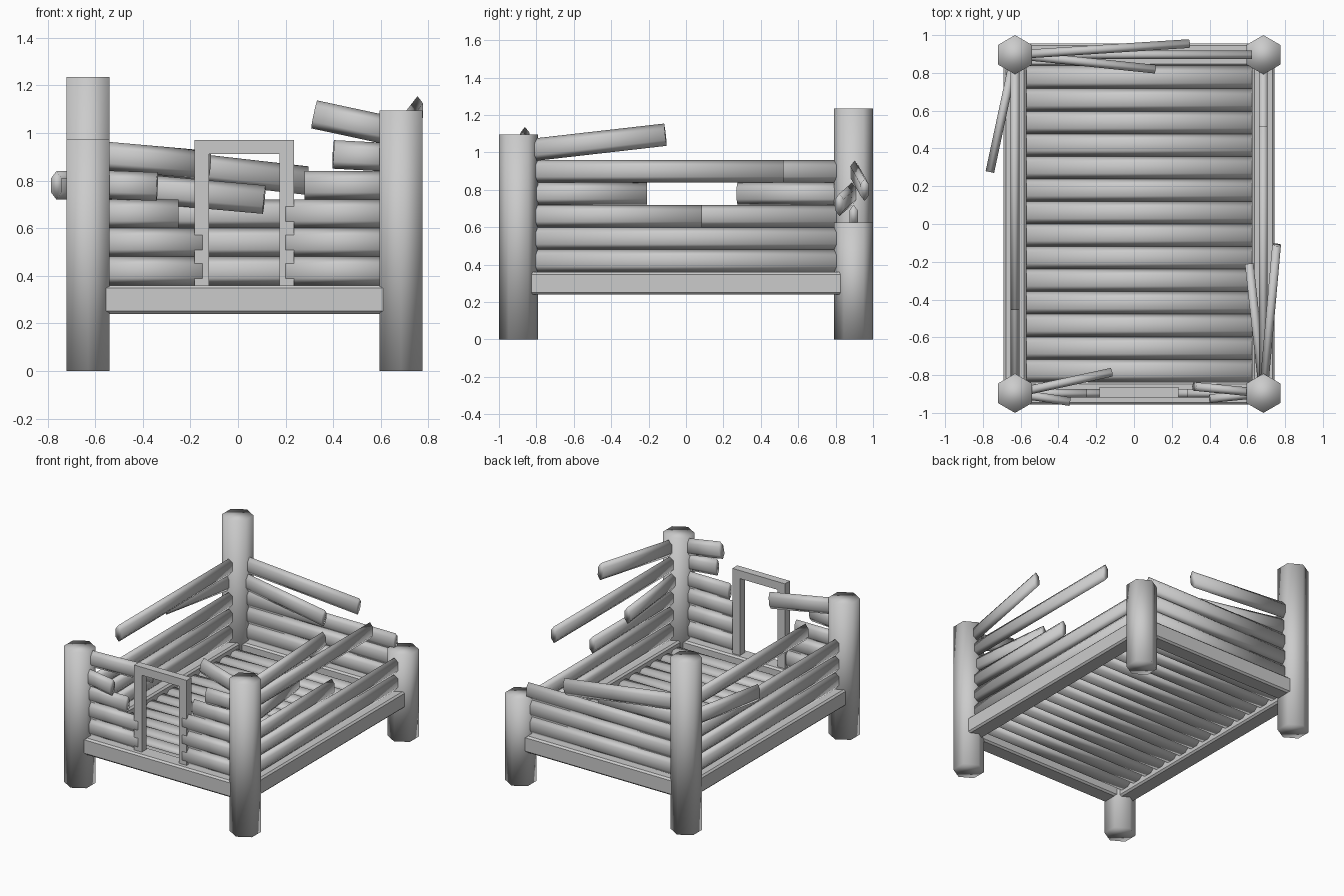
import bpy, bmesh
from math import sin, cos, pi
from mathutils import Vector

if "Cube" in bpy.data.objects:
    bpy.data.objects.remove(bpy.data.objects["Cube"])

L, R, F, B = -0.63, 0.685, -0.896, 0.896   # post centre lines


def prism(name, a, b, wide, tall):
    """Smooth six-sided bar from a to b, with its points above and below."""
    a, b = Vector(a), Vector(b)
    t = (b - a).normalized()
    ref = Vector((0, 0, 1)) if abs(t.z) < 0.9 else Vector((0, 1, 0))
    s = t.cross(ref).normalized()
    u = s.cross(t)
    bm = bmesh.new()
    rings = []
    for p in (a, b):
        ring = []
        for i in range(6):
            k = pi / 2 + i * pi / 3
            # wide is the width across the flats, tall is across the points
            off = s * (cos(k) / cos(pi / 6) * wide / 2) + u * (sin(k) * tall / 2)
            ring.append(bm.verts.new(p + off))
        rings.append(ring)
    for i in range(6):
        j = (i + 1) % 6
        bm.faces.new((rings[0][i], rings[0][j], rings[1][j], rings[1][i]))
    bm.faces.new(rings[0])
    bm.faces.new(rings[1])
    bmesh.ops.recalc_face_normals(bm, faces=bm.faces)
    for f in bm.faces:
        f.smooth = True
    me = bpy.data.meshes.new(name)
    bm.to_mesh(me)
    bm.free()
    ob = bpy.data.objects.new(name, me)
    bpy.context.collection.objects.link(ob)
    return ob


def log(name, a, b):
    return prism(name, a, b, 0.046, 0.12)


def box(name, lo, hi, bevel=0):
    lo, hi = Vector(lo), Vector(hi)
    bpy.ops.mesh.primitive_cube_add(size=1, location=(lo + hi) / 2)
    ob = bpy.context.object
    ob.name = name
    ob.scale = hi - lo
    bpy.ops.object.transform_apply(location=False, rotation=False, scale=True)
    if bevel:
        m = ob.modifiers.new("bevel", 'BEVEL')
        m.width = bevel
        m.segments = 1
    return ob


# Corner posts, broken off at different heights
for name, x, y, h in (("front_left_post", L, F, 0.975), ("front_right_post", R, F, 1.095),
                      ("back_left_post", L, B, 1.235), ("back_right_post", R, B, 0.625)):
    prism(name, (x, y, 0), (x, y, h), 0.18, 0.208)

# Sill beams
w = 0.06
for name, y in (("front_sill", F), ("back_sill", B)):
    box(name, (L, y - w, 0.24), (R, y + w, 0.36), 0.012)
for name, x in (("left_sill", L), ("right_sill", R)):
    box(name, (x - w, F, 0.24), (x + w, B, 0.36), 0.012)

# Floor logs lying flat
for i in range(14):
    y = 0.776 - i * 0.1194
    prism("floor_log", (L, y, 0.30), (R, y, 0.30), 0.0, 0.0).data.transform
    bpy.data.objects.remove(bpy.context.collection.objects[-1])
    ob = log("floor_log", (0, 0, 0), (R - L, 0, 0))
    ob.rotation_euler = (pi / 2, 0, 0)
    ob.location = (L, y, 0.30)

# Whole wall logs
for z in (0.42, 0.54):
    log("right_wall_log", (R, F, z), (R, B, z))
    log("back_wall_log", (L, B, z), (R, B, z))
    log("front_left_wall_log", (L, F, z), (-0.15, F, z))
    log("front_right_wall_log", (R, F, z), (0.2, F, z))
for z in (0.42, 0.54, 0.66):
    log("left_wall_log", (L, F, z), (L, B, z))

# Broken wall logs: start at a post, loose end
broken = {
    "front_left_broken_log": [((L, F, 0.66), (-0.25, F, 0.66)),
                              ((L, F, 0.785), (-0.34, -0.94, 0.775)),
                              ((L, F, 0.91), (-0.12, -0.785, 0.865))],
    "front_right_broken_log": [((R, F, 0.66), (0.2, F, 0.66)),
                               ((R, F, 0.78), (0.28, F, 0.78)),
                               ((R, F, 0.895), (0.40, -0.925, 0.91)),
                               ((R, F, 1.0), (0.32, -0.86, 1.078))],
    "right_broken_log": [((R, F, 0.66), (R, 0.085, 0.66)),
                         ((R, F, 0.78), (0.61, -0.21, 0.78)),
                         ((R, F, 0.90), (R, 0.52, 0.90)),
                         ((R, F, 1.005), (0.755, -0.11, 1.095))],
    "back_broken_log": [((L, B, 0.66), (0.625, B, 0.66)),
                        ((L, B, 0.786), (0.11, 0.82, 0.72)),
                        ((L, B, 0.905), (0.29, 0.955, 0.80))],
    "left_broken_log": [((L, B, 0.78), (-0.763, 0.275, 0.78)),
                        ((L, B, 0.90), (L, -0.455, 0.90))],
}
for name, ends in broken.items():
    for a, b in ends:
        log(name, a, b)

# Door frame
for name, x in (("left_jamb", -0.182), ("right_jamb", 0.175)):
    box(name, (x, -0.918, 0.36), (x + 0.06, -0.862, 0.912))
box("lintel", (-0.182, -0.918, 0.912), (0.235, -0.862, 0.97))
